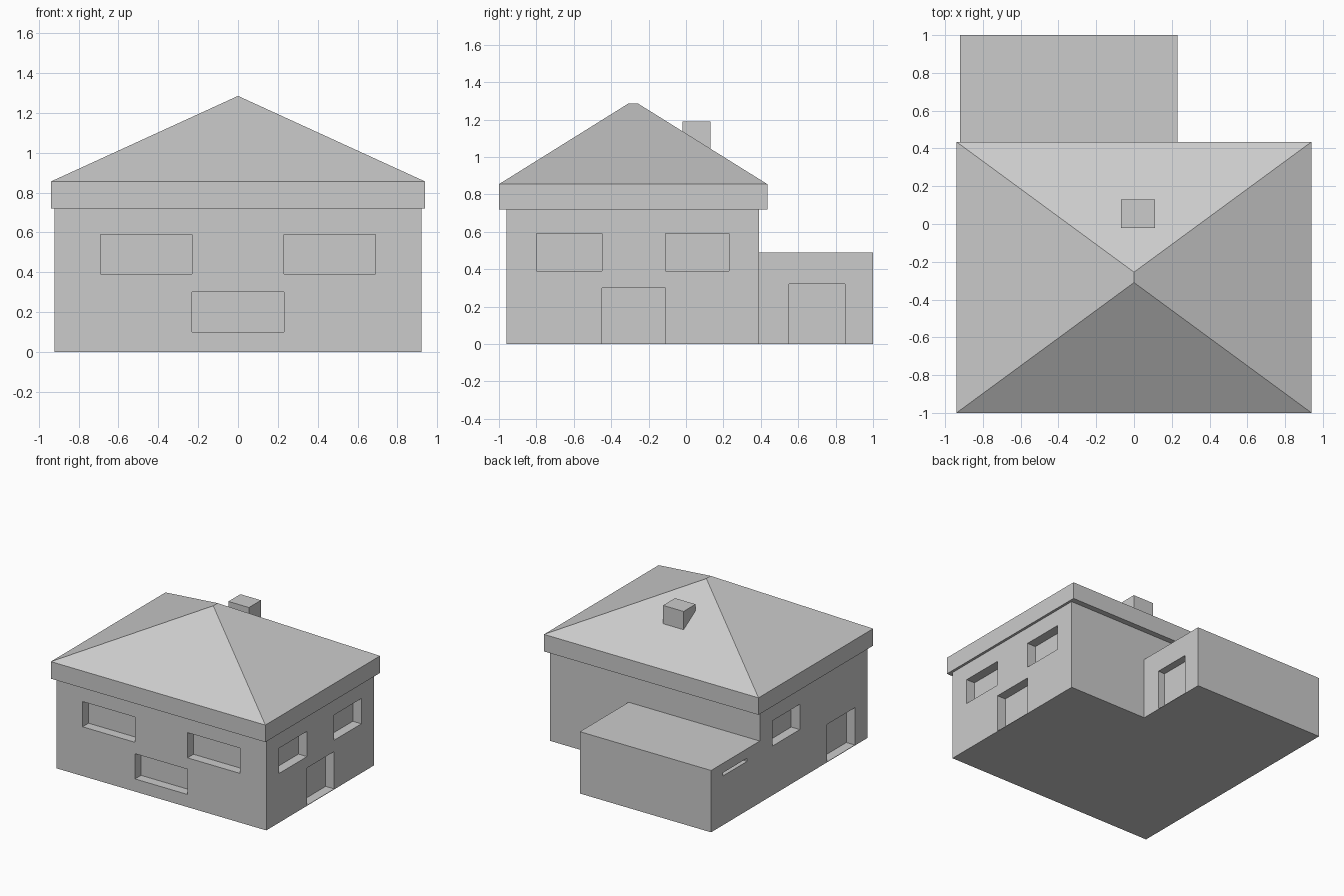
import bpy, bmesh

cube = bpy.data.objects.get("Cube")
if cube:
    bpy.data.objects.remove(cube, do_unlink=True)

GREY = (0.6, 0.6, 0.6, 1)
grey = bpy.data.materials.new("plain grey")
grey.use_nodes = True
grey.diffuse_color = GREY
grey.node_tree.nodes["Principled BSDF"].inputs["Base Color"].default_value = GREY


def add_box(bm, xs, ys, zs):
    """Add a closed box spanning the given ranges; returns its vertices."""
    verts = bmesh.ops.create_cube(bm, size=1)["verts"]
    for v in verts:
        v.co = [r[0] if c < 0 else r[1] for c, r in zip(v.co, (xs, ys, zs))]
    return verts


def make_object(name, bm):
    bmesh.ops.recalc_face_normals(bm, faces=bm.faces)
    mesh = bpy.data.meshes.new(name)
    bm.to_mesh(mesh)
    bm.free()
    mesh.materials.append(grey)
    obj = bpy.data.objects.new(name, mesh)
    bpy.context.collection.objects.link(obj)
    return obj


def walled_block(name, size, openings):
    """A solid block with recessed openings cut into it."""
    bm = bmesh.new()
    add_box(bm, *size)
    block = make_object(name, bm)
    bm = bmesh.new()
    for opening in openings:
        add_box(bm, *opening)
    cutter = make_object(name + "_cutter", bm)
    cutter.hide_render = True
    mod = block.modifiers.new("openings", "BOOLEAN")
    mod.operation, mod.solver, mod.object = "DIFFERENCE", "EXACT", cutter
    graph = bpy.context.evaluated_depsgraph_get()
    cut_mesh = bpy.data.meshes.new_from_object(block.evaluated_get(graph))
    block.modifiers.clear()
    block.data = cut_mesh
    bpy.data.objects.remove(cutter, do_unlink=True)
    return block


WALL_X, FRONT, BACK = 0.92, -0.96, 0.39
DEPTH, SILL = 0.075, 0.004
HIGH, LOW, DOOR = (0.39, 0.59), (0.10, 0.30), (SILL, 0.30)
FRONT_BAY, BACK_BAY, MID_BAY = (-0.80, -0.45), (-0.11, 0.23), (-0.45, -0.11)

# Main house: three front windows, windows and doors on both sides
front_cut = (FRONT - 0.1, FRONT + DEPTH)
left_cut = (WALL_X - DEPTH, WALL_X + 0.1)
right_cut = (-WALL_X - 0.1, -WALL_X + DEPTH)
walled_block("house_walls", ((-WALL_X, WALL_X), (FRONT, BACK), (0, 0.73)), [
    ((-0.69, -0.23), front_cut, HIGH),
    ((0.23, 0.69), front_cut, HIGH),
    ((-0.23, 0.23), front_cut, LOW),
    (left_cut, FRONT_BAY, HIGH),
    (left_cut, BACK_BAY, HIGH),
    (left_cut, MID_BAY, DOOR),
    (right_cut, BACK_BAY, HIGH),
    (right_cut, FRONT_BAY, DOOR),
])

# Rear annex: a door on one side and a narrow slot on the other
ANNEX_X, ANNEX_BAY = 0.23, (0.55, 0.85)
walled_block("rear_annex", ((-WALL_X, ANNEX_X), (BACK, 1.0), (0, 0.49)), [
    ((ANNEX_X - 0.06, ANNEX_X + 0.1), ANNEX_BAY, (SILL, 0.32)),
    (right_cut, ANNEX_BAY, (0.39, 0.415)),
])

# Hipped roof on a deep fascia band, with a very short ridge
bm = bmesh.new()
add_box(bm, (-0.94, 0.94), (-1.0, 0.435), (0.72, 0.855))
top = max(bm.faces, key=lambda f: f.calc_center_median().z)
peak = bmesh.ops.extrude_face_region(bm, geom=[top])["geom"]
bmesh.ops.delete(bm, geom=[top], context="FACES_ONLY")
for v in [g for g in peak if isinstance(g, bmesh.types.BMVert)]:
    v.co = (0, -0.31 if v.co.y < -0.5 else -0.255, 1.285)
bmesh.ops.remove_doubles(bm, verts=bm.verts, dist=0.001)
make_object("roof", bm)

# Chimney rising from the rear slope
bm = bmesh.new()
add_box(bm, (-0.07, 0.11), (-0.02, 0.13), (0.95, 1.19))
make_object("chimney", bm)
